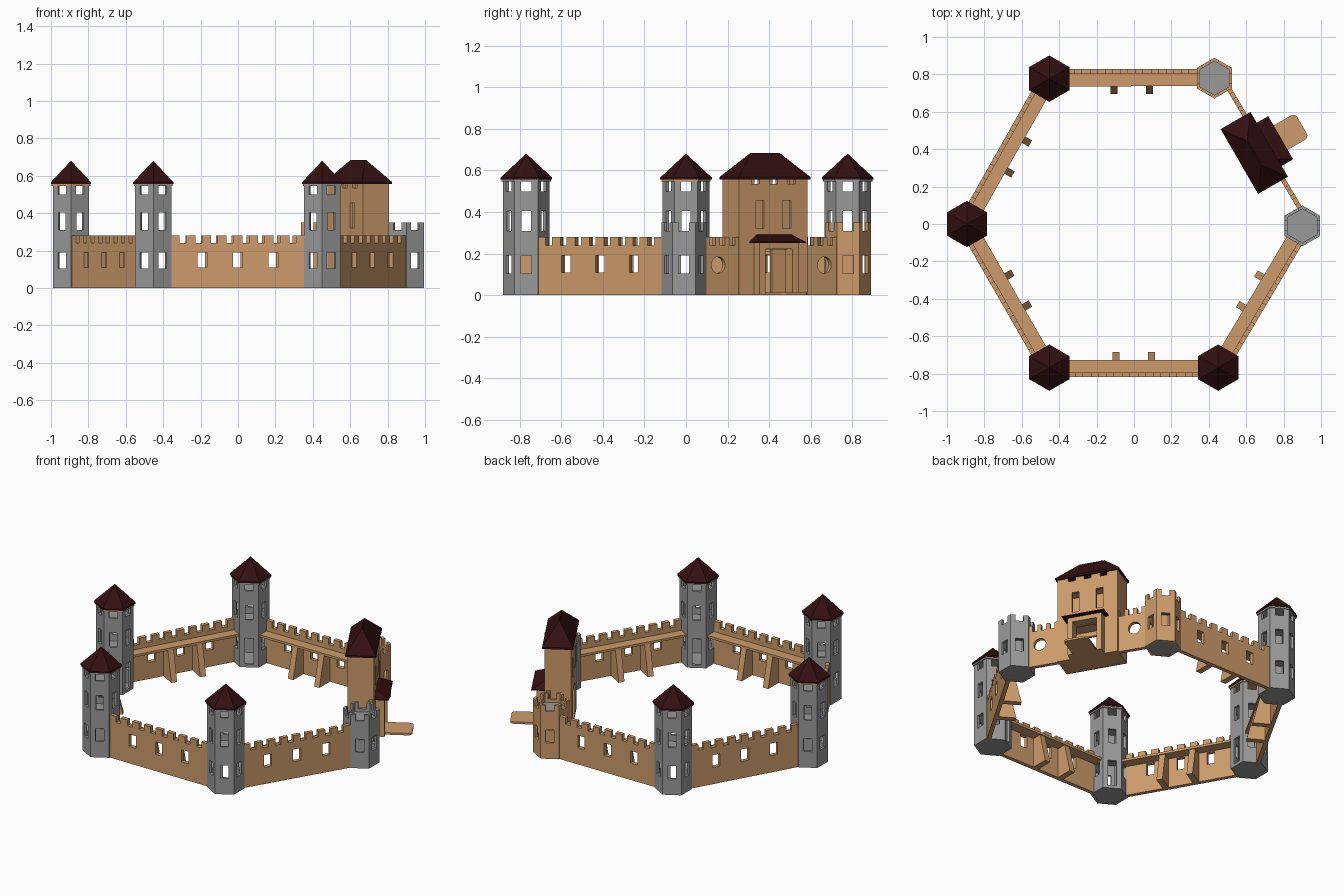
import bpy, bmesh, math
from mathutils import Matrix, Vector

if "Cube" in bpy.data.objects:
    bpy.data.objects.remove(bpy.data.objects["Cube"])

scene = bpy.context.scene


def material(name, col):
    m = bpy.data.materials.new(name)
    m.diffuse_color = (*col, 1)
    m.use_nodes = True
    m.node_tree.nodes["Principled BSDF"].inputs["Base Color"].default_value = m.diffuse_color
    return m


WOOD = material("wood", (0.61, 0.33, 0.147))
STONE = material("grey stone", (0.32, 0.32, 0.32))
ROOF = material("dark red roof", (0.034, 0.005, 0.006))


def finish(bm, name, mat):
    me = bpy.data.meshes.new(name)
    bm.to_mesh(me)
    bm.free()
    me.materials.append(mat)
    ob = bpy.data.objects.new(name, me)
    scene.collection.objects.link(ob)
    return ob


def frame(x, y, ang):
    """Local x runs along the wall, local y up, local z outward."""
    n = Vector((math.cos(ang), math.sin(ang), 0))
    u = Vector((-n.y, n.x, 0))
    m = Matrix((u, Vector((0, 0, 1)), n)).transposed().to_4x4()
    m.translation = (x, y, 0)
    return m


def panel(bm, m, loops, off, thick):
    """Flat outline with holes, outer face at distance off, added to bm."""
    cu = bpy.data.curves.new("outline", 'CURVE')
    cu.dimensions, cu.fill_mode, cu.extrude = '2D', 'BOTH', thick / 2
    for pts in loops:
        sp = cu.splines.new('POLY')
        sp.points.add(len(pts) - 1)
        for p, (u, z) in zip(sp.points, pts):
            p.co = (u, z, 0, 1)
        sp.use_cyclic_u = True
    ob = bpy.data.objects.new("outline", cu)
    scene.collection.objects.link(ob)
    dg = bpy.context.evaluated_depsgraph_get()
    me = bpy.data.meshes.new_from_object(ob.evaluated_get(dg))
    tmp = bmesh.new()
    tmp.from_mesh(me)
    bmesh.ops.remove_doubles(tmp, verts=tmp.verts, dist=1e-5)
    bmesh.ops.recalc_face_normals(tmp, faces=tmp.faces)
    tmp.transform(m @ Matrix.Translation((0, 0, off - thick / 2)))
    for f in tmp.faces:
        f.smooth = False
        f.material_index = 0
    me.clear_geometry()
    tmp.to_mesh(me)
    tmp.free()
    bm.from_mesh(me)
    bpy.data.objects.remove(ob)
    bpy.data.curves.remove(cu)
    bpy.data.meshes.remove(me)


def rect(c, w, z0, z1):
    return [(c - w / 2, z0), (c + w / 2, z0), (c + w / 2, z1), (c - w / 2, z1)]


def crenel(u0, u1, top, notches, w, depth):
    pts = [(u0, 0), (u1, 0), (u1, top)]
    for c in sorted(notches, reverse=True):
        pts += [(c + w / 2, top), (c + w / 2, top - depth), (c - w / 2, top - depth), (c - w / 2, top)]
    return pts + [(u0, top)]


def even_notches(u0, u1, n, w):
    step = (u1 - u0 + w) / (n + 1)
    return [u0 - w / 2 + step * (i + 1) for i in range(n)]


def loft(bm, rings):
    """Close a stack of equal rings of points into a solid."""
    vs = [[bm.verts.new(p) for p in r] for r in rings]
    fs = [bm.faces.new(vs[0][::-1]), bm.faces.new(vs[-1])]
    n = len(vs[0])
    for a, b in zip(vs, vs[1:]):
        fs += [bm.faces.new((a[i], a[(i + 1) % n], b[(i + 1) % n], b[i])) for i in range(n)]
    bmesh.ops.recalc_face_normals(bm, faces=fs)


def rects(bm, m, levels):
    """Stack of rectangles (u0, u1, n0, n1, z) in a wall frame."""
    loft(bm, [[m @ Vector(p) for p in ((a, z, c), (b, z, c), (b, z, d), (a, z, d))]
              for a, b, c, d, z in levels])


def box(bm, m, a, b, c, d, z0, z1):
    rects(bm, m, [(a, b, c, d, z0), (a, b, c, d, z1)])


def hexring(x, y, r, z):
    return [(x + r * math.cos(math.radians(30 + 60 * k)),
             y + r * math.sin(math.radians(30 + 60 * k)), z) for k in range(6)]


# Towers: x, y, tall, wall material, rim material
TOWERS = [(0.90, -0.01, False, STONE, STONE), (0.43, 0.78, False, WOOD, STONE),
          (-0.453, 0.777, True, STONE, STONE), (-0.893, 0.0, True, STONE, WOOD),
          (-0.453, -0.768, True, STONE, STONE), (0.45, -0.768, True, STONE, STONE)]

for i, (x, y, tall, mat, rim) in enumerate(TOWERS):
    r = 0.112 if tall else 0.109
    top = 0.55 if tall else 0.35
    bm = bmesh.new()
    for k in range(6):
        inward = k == (i + 3) % 6
        holes = [rect(0, 0.05, 0.02 if inward else 0.105, 0.19)]
        if tall:
            holes.append(rect(0, 0.045, 0.31, 0.405))
        panel(bm, frame(x, y, math.radians(60 * k)),
              [crenel(-r / 2, r / 2, top, [0], 0.05, 0.05 if tall else 0.04)] + holes,
              r * math.cos(math.pi / 6), 0.016)
    finish(bm, f"tower_{i}_walls", mat)
    # Floors inside the tower
    bm = bmesh.new()
    for z in ([0.001, 0.255, 0.465] if tall else [0.001, 0.275]):
        loft(bm, [hexring(x, y, r - 0.006, z), hexring(x, y, r - 0.006, z + 0.014)])
    finish(bm, f"tower_{i}_floors", STONE)
    if tall:
        bm = bmesh.new()
        loft(bm, [hexring(x, y, 0.119, 0.546), hexring(x, y, 0.119, 0.558)])
        finish(bm, f"tower_{i}_rim", rim)
        bm = bmesh.new()
        loft(bm, [hexring(x, y, 0.124, 0.556), hexring(x, y, 0.124, 0.566), hexring(x, y, 0.001, 0.68)])
        finish(bm, f"tower_{i}_roof", ROOF)

# Curtain walls between neighbouring towers
for i in range(6):
    (x0, y0), (x1, y1) = TOWERS[i][:2], TOWERS[(i + 1) % 6][:2]
    length = math.hypot(x1 - x0, y1 - y0)
    ang = math.atan2(y1 - y0, x1 - x0) - math.pi / 2
    mx, my = (x0 + x1) / 2, (y0 + y1) / 2
    m = frame(mx, my, ang)
    h = length / 2 - 0.092
    bm = bmesh.new()
    if i == 0:
        # Gate wall halves with round windows
        for s in (-1, 1):
            a, b = sorted((s * 0.18, s * h))
            hole = [(s * 0.297 + 0.038 * math.cos(t * math.pi / 10),
                     0.145 + 0.04 * math.sin(t * math.pi / 10)) for t in range(20)]
            panel(bm, m, [crenel(a, b, 0.28, even_notches(a, b, 3, 0.03), 0.03, 0.04), hole], 0.05, 0.025)
        finish(bm, "gate_wall", WOOD)
        continue
    panel(bm, m, [crenel(-h, h, 0.28, even_notches(-h, h, 8, 0.035), 0.035, 0.04)]
          + [rect(c, 0.05, 0.11, 0.19) for c in (-0.19, 0, 0.19)], 0.05, 0.025)
    finish(bm, f"wall_{i}", WOOD)
    bm = bmesh.new()
    box(bm, m, -h, h, -0.042, 0.03, 0.195, 0.21)
    finish(bm, f"walkway_{i}", WOOD)
    # Sloping buttresses on the courtyard side
    bm = bmesh.new()
    for s in (-0.095, 0.095):
        p = m @ Vector((s, 0, 0))
        panel(bm, frame(p.x, p.y, ang + math.pi / 2),
              [[(-0.03, 0), (0.083, 0), (0.035, 0.197), (-0.03, 0.197)]], 0.019, 0.038)
    finish(bm, f"buttresses_{i}", WOOD)

# Gatehouse
GX, GY, GA = 0.643, 0.38, math.radians(30)
g = frame(GX, GY, GA)
HL, HW = 0.19, 0.08
bm = bmesh.new()
for turn in (0, math.pi):
    panel(bm, frame(GX, GY, GA + turn),
          [crenel(-HL, HL, 0.56, [-0.1, 0, 0.1], 0.045, 0.025), rect(0, 0.15, 0.012, 0.22)]
          + [rect(c, 0.045, 0.32, 0.455) for c in (-0.075, 0.075)], HW, 0.018)
    panel(bm, frame(GX, GY, GA + math.pi / 2 + turn), [rect(0, HW * 2, 0, 0.56)], HL, 0.018)
for z in (0.001, 0.25, 0.5):
    box(bm, g, -HL + 0.01, HL - 0.01, -HW + 0.01, HW - 0.01, z, z + 0.012)
finish(bm, "gatehouse", WOOD)

bm = bmesh.new()
rects(bm, g, [(-0.2, 0.2, -0.092, 0.092, 0.556), (-0.2, 0.2, -0.092, 0.092, 0.568),
              (-0.078, 0.078, -0.003, 0.003, 0.685)])
finish(bm, "gatehouse_roof", ROOF)

# Porch around the gate
bm = bmesh.new()
for s in (-1, 1):
    a, b = sorted((s * 0.075, s * 0.108))
    box(bm, g, a, b, 0.075, 0.135, 0, 0.225)
box(bm, g, -0.108, 0.108, 0.075, 0.135, 0.222, 0.255)
finish(bm, "porch", WOOD)
bm = bmesh.new()
rects(bm, g, [(-0.133, 0.133, 0.07, 0.163, 0.25), (-0.133, 0.133, 0.07, 0.163, 0.256),
              (-0.092, 0.092, 0.07, 0.095, 0.292)])
finish(bm, "porch_roof", ROOF)

# Lowered drawbridge with rounded outer corners
out = [(-0.075, 0.06)]
for cu, start in ((-0.05, 180), (0.05, 90)):
    for k in range(5):
        t = math.radians(start - 22.5 * k)
        out.append((cu + 0.025 * math.cos(t), 0.27 + 0.025 * math.sin(t)))
out.append((0.075, 0.06))
bm = bmesh.new()
loft(bm, [[g @ Vector((u, z, n)) for u, n in out] for z in (0, 0.013)])
finish(bm, "drawbridge", WOOD)
